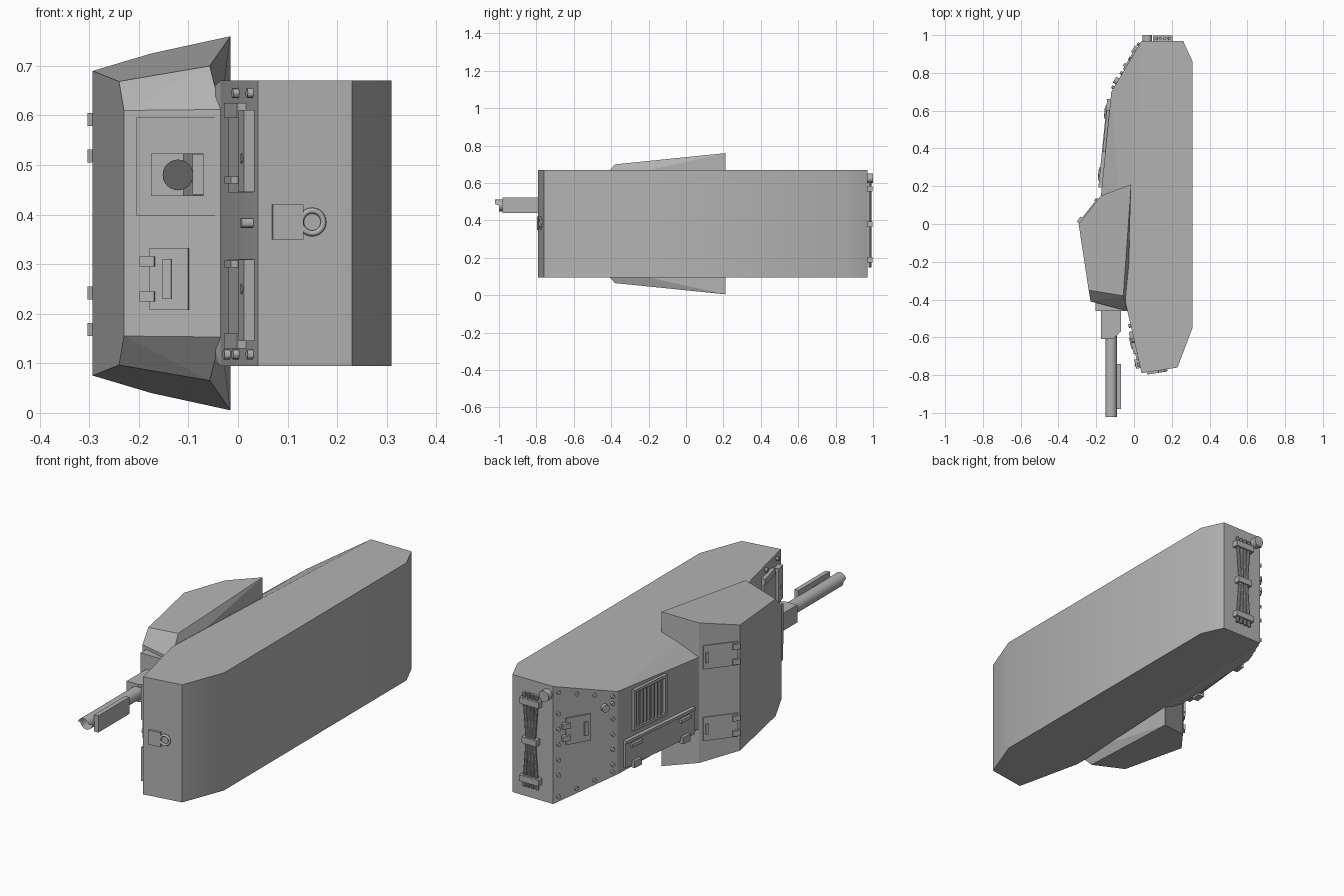
import bpy, bmesh, math
from mathutils import Matrix, Vector

if "Cube" in bpy.data.objects:
    bpy.data.objects.remove(bpy.data.objects["Cube"])

grey = bpy.data.materials.new("plain grey")
grey.use_nodes = True
GREY = (0.45, 0.45, 0.45, 1)
grey.diffuse_color = GREY
grey.node_tree.nodes["Principled BSDF"].inputs["Base Color"].default_value = GREY
MID = 0.3825  # mirror plane height


def finish(name, bm, smooth=True):
    bmesh.ops.recalc_face_normals(bm, faces=bm.faces)
    mesh = bpy.data.meshes.new(name)
    bm.to_mesh(mesh)
    bm.free()
    ob = bpy.data.objects.new(name, mesh)
    bpy.context.collection.objects.link(ob)
    mesh.materials.append(grey)
    if smooth:
        bpy.ops.object.select_all(action="DESELECT")
        ob.select_set(True)
        bpy.context.view_layer.objects.active = ob
        bpy.ops.object.shade_smooth_by_angle(angle=math.radians(30))
    return ob


def prism(name, outline, z0, z1, smooth=True):
    bm = bmesh.new()
    face = bm.faces.new([bm.verts.new((x, y, z0)) for x, y in outline])
    top = bmesh.ops.extrude_face_region(bm, geom=[face])["geom"]
    bmesh.ops.translate(bm, vec=(0, 0, z1 - z0), verts=[v for v in top if isinstance(v, bmesh.types.BMVert)])
    return finish(name, bm, smooth)


def mirrored_hull(name, points):
    bm = bmesh.new()
    for x, y, z in points:
        bm.verts.new((x, y, z))
        bm.verts.new((x, y, 2 * MID - z))
    bmesh.ops.convex_hull(bm, input=bm.verts)
    bmesh.ops.dissolve_limit(bm, angle_limit=math.radians(3), verts=bm.verts, edges=bm.edges)
    return finish(name, bm, False)


class Panel:
    """A hull face running between two plan points; parts are placed on it."""

    def __init__(self, start, end):
        self.o = Vector((*start, 0))
        self.u = (Vector((*end, 0)) - self.o).normalized()
        self.n = Vector((self.u.y, -self.u.x, 0))

    def frame(self, s, z, h=0):
        m = Matrix((self.u, (0, 0, 1), self.n)).transposed().to_4x4()
        m.translation = self.o + self.u * s + self.n * h + Vector((0, 0, z))
        return m

    def box(self, name, s, z, w, d, h, base=0):
        bm = bmesh.new()
        bmesh.ops.create_cube(bm, size=1)
        bmesh.ops.scale(bm, vec=(w, d, h + 0.006), verts=bm.verts)
        bmesh.ops.transform(bm, matrix=self.frame(s, z, base + h / 2 - 0.003), verts=bm.verts)
        return finish(name, bm, False)

    def disc(self, name, s, z, r, h, sides=12):
        bm = bmesh.new()
        bmesh.ops.create_cone(bm, cap_ends=True, segments=sides, radius1=r, radius2=r, depth=h + 0.006)
        bmesh.ops.transform(bm, matrix=self.frame(s, z, h / 2 - 0.003), verts=bm.verts)
        return finish(name, bm)

    def rod(self, name, a, b, r, h):
        p, q = (self.frame(s, z, h).translation for s, z in (a, b))
        bm = bmesh.new()
        bmesh.ops.create_cone(bm, cap_ends=True, segments=10, radius1=r, radius2=r, depth=(q - p).length)
        m = (q - p).to_track_quat("Z", "Y").to_matrix().to_4x4()
        m.translation = (p + q) / 2
        bmesh.ops.transform(bm, matrix=m, verts=bm.verts)
        return finish(name, bm)


# Hull: straight lower body and a tapering upper deck
prism("hull", [(0.04, 0.97), (0.26, 0.97), (0.31, 0.86), (0.31, -0.55), (0.23, -0.76),
               (0.04, -0.79), (-0.035, -0.46)], 0.095, 0.67)
mirrored_hull("upper_hull", [(0.04, 0.97, 0.67), (-0.035, -0.46, 0.67), (-0.12, 0.70, 0.585),
                             (-0.175, 0.15, 0.557), (-0.06, -0.40, 0.6)])

# Turret: sloped side planes and a narrower front face
sides = [(-0.015, 0.21), (-0.175, 0.15), (-0.293, 0), (-0.24, -0.35), (-0.057, -0.38)]
mirrored_hull("turret", [(x, y, 0.744 + 0.185 * x + 0.0885 * y) for x, y in sides]
              + [(-0.23, -0.41, 0.61), (-0.035, -0.46, 0.612)])

turret_front = Panel((-0.23, -0.41), (-0.035, -0.46))
turret_roof = Panel((-0.175, 0.15), (-0.293, 0))
glacis = Panel((-0.035, -0.46), (0.04, -0.79))
nose = Panel((0.04, -0.79), (0.23, -0.76))
tail = Panel((0.26, 0.97), (0.04, 0.97))
rear_slope = Panel((0.04, 0.97), (-0.12, 0.70))
deck = Panel((-0.12, 0.70), (-0.175, 0.15))

# Gun
prism("mantlet", [(-0.205, -0.35), (-0.205, -0.46), (-0.04, -0.46), (-0.04, -0.35)], 0.397, 0.596, False)
prism("gun_housing", [(-0.175, -0.4), (-0.175, -0.61), (-0.11, -0.61), (-0.07, -0.57), (-0.07, -0.4)],
      0.437, 0.523, False)
prism("barrel_side_plate", [(-0.092, -0.74), (-0.092, -0.98), (-0.07, -0.98), (-0.07, -0.74)],
      0.44, 0.522, False)
bm = bmesh.new()
bmesh.ops.create_cone(bm, cap_ends=True, segments=24, radius1=0.031, radius2=0.031, depth=0.42)
bm.transform(Matrix.Translation((-0.121, -0.79, 0.48)) @ Matrix.Rotation(math.pi / 2, 4, "X"))
muzzle = min(bm.faces, key=lambda f: f.calc_center_median().y)
bmesh.ops.inset_individual(bm, faces=[muzzle], thickness=0.022)
bmesh.ops.translate(bm, vec=(0, 0.04, 0), verts=bmesh.ops.extrude_discrete_faces(bm, faces=[muzzle])["faces"][0].verts)
finish("barrel", bm)

# Turret front hatch
turret_front.box("front_hatch", 0.095, 0.27, 0.08, 0.125, 0.006)
turret_front.box("front_hatch_slot", 0.092, 0.27, 0.018, 0.08, 0.012)
for z in (0.235, 0.305):
    turret_front.box("front_hatch_hinge", 0.051, z, 0.03, 0.02, 0.014)

# Turret roof hatches
for z in (0.555, 0.205):
    turret_roof.box("roof_hatch", 0.1, z, 0.16, 0.115, 0.006)
    turret_roof.box("roof_hatch_handle", 0.035, z, 0.014, 0.05, 0.014)
    for dz in (-0.037, 0.037):
        turret_roof.box("roof_hatch_hinge", 0.17, z + dz, 0.035, 0.026, 0.016)

# Glacis lockers and bolts
for z, side in ((0.52, 1), (0.235, -1)):
    glacis.box("glacis_plate", 0.2, z, 0.17, 0.15, 0.01)
    glacis.box("glacis_bar", 0.285, z + side * 0.008, 0.05, 0.165, 0.022)
    glacis.box("glacis_bracket", 0.17, z + side * 0.09, 0.12, 0.03, 0.018)
    glacis.box("glacis_latch", 0.17, 0.47 if side > 0 else 0.3, 0.06, 0.014, 0.024)
for s, heights in ((0.08, (0.118,)), (0.16, (0.645, 0.118)),
                   (0.29, (0.645, 0.513, 0.383, 0.25, 0.118))):
    for z in heights:
        glacis.disc("glacis_bolt", s, z, 0.01, 0.024 if 0.2 < z < 0.6 else 0.012)

# Nose lamp bracket with its ring
nose.box("nose_bracket", 0.06, 0.385, 0.062, 0.07, 0.012)
bpy.ops.mesh.primitive_torus_add(major_radius=0.023, minor_radius=0.006, major_segments=24, minor_segments=8)
ring = bpy.context.object
ring.name = "nose_ring"
ring.matrix_world = nose.frame(0.11, 0.385, 0.006)
ring.data.materials.append(grey)
bpy.ops.object.shade_smooth_by_angle(angle=math.radians(60))

# Tail: tow cables held by three clamps, and a lamp
for z in (0.57, 0.38, 0.19):
    tail.box("cable_clamp", 0.108, z, 0.105 if z != 0.38 else 0.08, 0.03, 0.028)
for k in (-1.5, -0.5, 0.5, 1.5):
    for end in (0.61, 0.15):
        tail.rod("tow_cable", (0.108 + k * 0.024, end), (0.108 + k * 0.012, 0.38), 0.008, 0.013)
tail.disc("tail_lamp", 0.19, 0.625, 0.026, 0.03, 20)

# Rear slope: hatch, knob and a border of bolts
length = 0.314
rear_slope.box("rear_hatch", 0.12, 0.44, 0.12, 0.13, 0.008)
rear_slope.box("rear_hatch_handle", 0.155, 0.44, 0.018, 0.065, 0.018)
for z in (0.41, 0.47):
    rear_slope.box("rear_hatch_hinge", 0.06, z, 0.04, 0.024, 0.018)
rear_slope.disc("rear_knob", 0.25, 0.52, 0.018, 0.018, 16)
for t in (0.08, 0.36, 0.64, 0.92):
    edge = 0.262 - 0.085 * t
    for side in (-1, 1):
        rear_slope.disc("rear_bolt", t * length, MID + side * edge, 0.009, 0.012)
for t in (0.08, 0.92):
    for k in (-2, -1, 0, 1, 2):
        rear_slope.disc("rear_edge_bolt", t * length, MID + k * 0.075, 0.009, 0.012)

# Engine deck: framed grille
for s in (0.105, 0.315):
    deck.box("grille_frame_end", s, 0.46, 0.014, 0.2, 0.014)
for z in (0.367, 0.553):
    deck.box("grille_frame_side", 0.21, z, 0.224, 0.014, 0.014)
for i in range(7):
    deck.box("grille_slat", 0.135 + i * 0.025, 0.46, 0.009, 0.18, 0.01)

# Engine deck: long locker panel with handles and feet
deck.box("deck_locker", 0.275, 0.265, 0.47, 0.13, 0.012)
deck.box("deck_locker_rail", 0.275, 0.325, 0.47, 0.014, 0.018)
for s in (0.11, 0.44):
    deck.box("deck_locker_handle", s, 0.3, 0.07, 0.016, 0.024)
    deck.box("deck_locker_foot", s, 0.205, 0.05, 0.034, 0.026)
